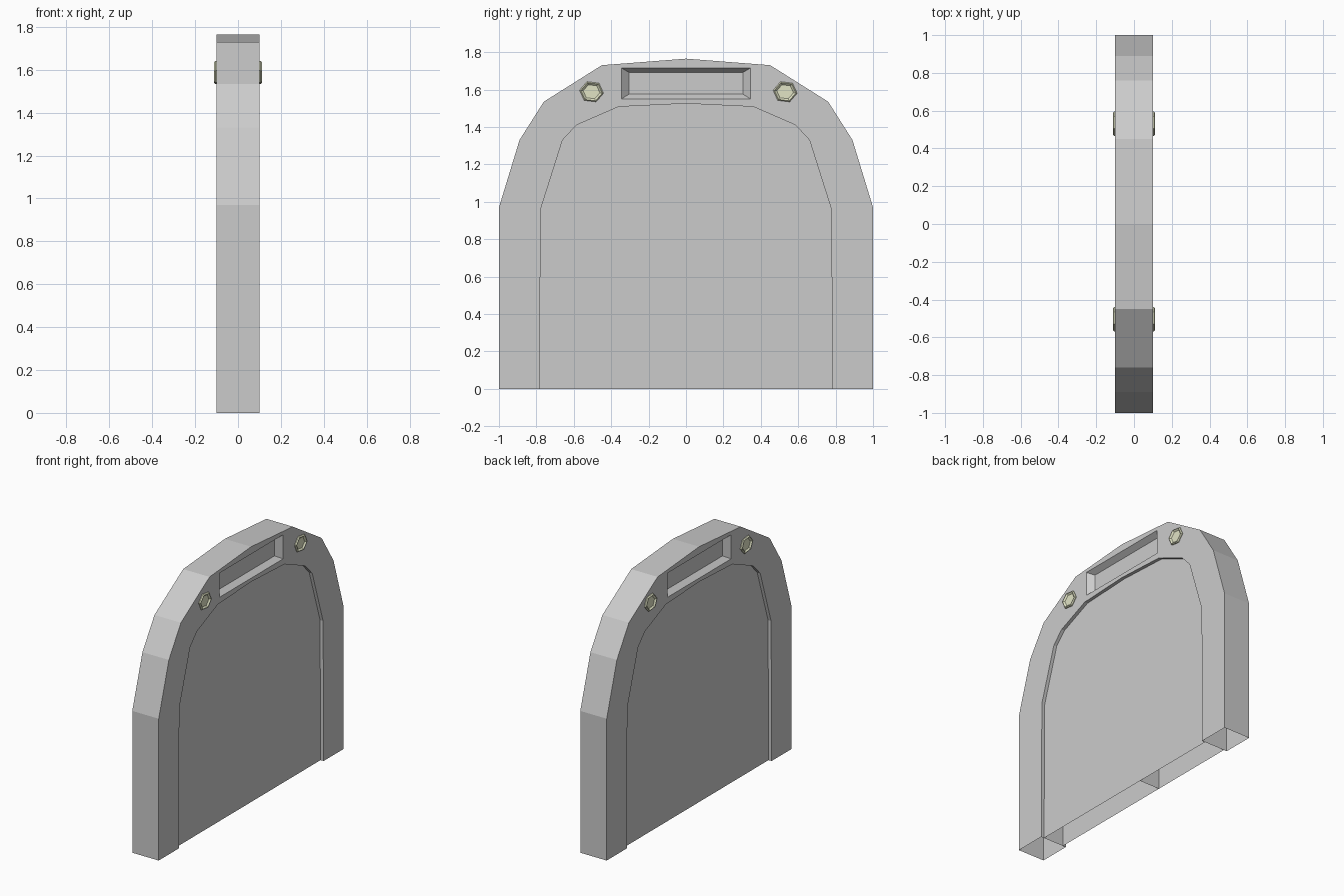
import bpy, bmesh
from math import cos, sin, pi, radians
from mathutils import Vector

if "Cube" in bpy.data.objects:
    bpy.data.objects.remove(bpy.data.objects["Cube"])

HALF = 0.1      # half thickness of the frame
PANEL_X = 0.077  # recessed panel face


def mirrored(pts):
    """Complete a left half profile (y, z), ending on y = 0, to the right side."""
    return pts + [(-y, z) for y, z in reversed(pts[:-1])]


OUTER = mirrored([(-1, 0), (-1, 0.97), (-0.89, 1.33), (-0.76, 1.535),
                  (-0.45, 1.73), (0, 1.765)])
INNER = mirrored([(-0.783, 0), (-0.777, 0.96), (-0.66, 1.33), (-0.585, 1.41),
                  (-0.36, 1.508), (0, 1.525)])
GRIP_RIM = [(-0.345, 1.55), (0.345, 1.55), (0.345, 1.715), (-0.345, 1.715)]
GRIP_FLOOR = [(-0.305, 1.575), (0.305, 1.575), (0.305, 1.692), (-0.305, 1.692)]


def ring(bm, pts, x):
    return [bm.verts.new((x, y, z)) for y, z in pts]


def loop_edges(bm, vs):
    return [bm.edges.new((vs[i], vs[(i + 1) % len(vs)])) for i in range(len(vs))]


def strip(bm, a, b, closed=False):
    for i in range(len(a) if closed else len(a) - 1):
        j = (i + 1) % len(a)
        bm.faces.new((a[i], a[j], b[j], b[i]))


def finish(bm, name, mat=None, recalc=True):
    if recalc:
        bmesh.ops.recalc_face_normals(bm, faces=bm.faces[:])
    me = bpy.data.meshes.new(name)
    bm.to_mesh(me)
    bm.free()
    ob = bpy.data.objects.new(name, me)
    bpy.context.collection.objects.link(ob)
    if mat:
        me.materials.append(mat)
    return ob


# Arched frame: hollow, open underneath, with a grip recess on both sides
bm = bmesh.new()
sides = []
for s in (1, -1):
    out = ring(bm, OUTER, s * HALF)
    inn = ring(bm, INNER, s * HALF)
    rim = ring(bm, GRIP_RIM, s * HALF)
    floor = ring(bm, GRIP_FLOOR, s * (HALF - 0.038))
    edges = loop_edges(bm, out + inn[::-1]) + loop_edges(bm, rim)
    bmesh.ops.triangle_fill(bm, edges=edges, use_beauty=True, use_dissolve=False,
                            normal=Vector((s, 0, 0)))
    strip(bm, rim, floor, closed=True)
    bm.faces.new(floor)
    sides.append((out, inn))
strip(bm, sides[0][0], sides[1][0])
strip(bm, sides[0][1], sides[1][1])
finish(bm, "arched_frame")

# Thin recessed panels filling the arch on both sides
for s, name in ((1, "right_panel"), (-1, "left_panel")):
    bm = bmesh.new()
    f = bm.faces.new(ring(bm, INNER, s * PANEL_X))
    f.normal_update()
    if f.normal.x * s < 0:
        f.normal_flip()
    finish(bm, name, recalc=False)

# Inner dividing rib between the panels
bm = bmesh.new()
bm.faces.new([bm.verts.new((x, 0.15, z)) for x, z in
              ((-PANEL_X, 0), (PANEL_X, 0), (PANEL_X, 1.5), (-PANEL_X, 1.5))])
finish(bm, "inner_rib", recalc=False)

# Dished hexagonal bolt heads on both sides
brass = bpy.data.materials.new("pale_metal")
brass.diffuse_color = (0.75, 0.77, 0.56, 1)
brass.use_nodes = True
brass.node_tree.nodes["Principled BSDF"].inputs["Base Color"].default_value = brass.diffuse_color
BOLT = [(0.065, 0.095), (0.065, 0.105), (0.058, 0.112), (0.045, 0.102)]
for y, end in ((0.53, "rear"), (-0.505, "front")):
    for s, side in ((1, "right"), (-1, "left")):
        bm = bmesh.new()
        angles = [radians(-8) + i * pi / 3 for i in range(6)]
        rings = [ring(bm, [(y + r * cos(a), 1.588 + 0.9 * r * sin(a)) for a in angles],
                      s * x) for r, x in BOLT]
        for a, b in zip(rings, rings[1:]):
            strip(bm, a, b, closed=True)
        bm.faces.new(rings[-1])
        bm.faces.new(rings[0])
        finish(bm, f"{end}_{side}_bolt", brass)
